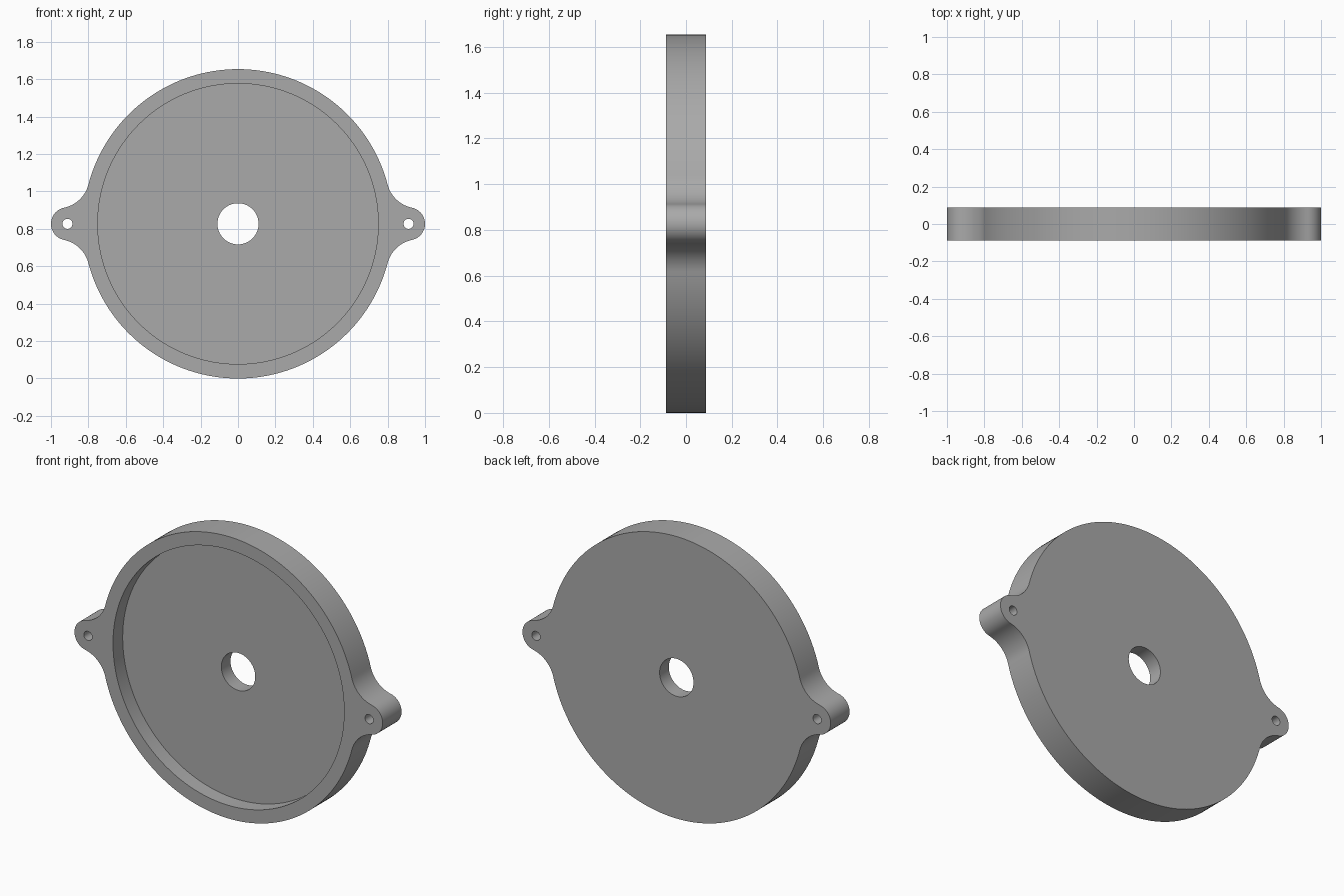
import bpy
import bmesh
from math import acos, atan2, cos, hypot, pi, radians, sin
from mathutils import Matrix, Vector

if "Cube" in bpy.data.objects:
    bpy.data.objects.remove(bpy.data.objects["Cube"])

DISC_R = 0.827           # main disc, also the height of its centre
THICK = 0.175
RECESS_R, RECESS_DEPTH = 0.75, 0.09
BORE_R = 0.11
LUG_X, LUG_R, LUG_HOLE_R = 0.912, 0.088, 0.027
FILLET_R = 0.17

grey = bpy.data.materials.new("plain grey")
grey.use_nodes = True
colour = (0.4, 0.4, 0.4, 1)
grey.diffuse_color = colour
grey.node_tree.nodes["Principled BSDF"].inputs["Base Color"].default_value = colour


def arc(cx, cz, r, start, end, steps):
    """Points along an arc in the x-z plane."""
    angles = [start + (end - start) * i / steps for i in range(steps + 1)]
    return [Vector((cx + r * cos(a), cz + r * sin(a))) for a in angles]


def plate_outline():
    """Disc with two lugs blended in by tangent fillets."""
    d, e = DISC_R + FILLET_R, LUG_R + FILLET_R
    disc_angle = acos((d * d + LUG_X ** 2 - e * e) / (2 * d * LUG_X))
    fx, fz = d * cos(disc_angle), d * sin(disc_angle)
    lug_angle = atan2(fz, fx - LUG_X)
    quarter = arc(LUG_X, 0, LUG_R, 0, lug_angle, 14)
    quarter += arc(fx, fz, FILLET_R, lug_angle + pi, disc_angle + pi, 16)[1:] \
        if lug_angle < disc_angle else \
        arc(fx, fz, FILLET_R, lug_angle - pi, disc_angle - pi, 16)[1:]
    quarter += arc(0, 0, DISC_R, disc_angle, pi / 2, 40)[1:]
    half = quarter + [Vector((-p.x, p.y)) for p in reversed(quarter[:-1])]
    return half + [Vector((p.x, -p.y)) for p in reversed(half[1:-1])]


def prism(name, points, y0, y1):
    """Extrude an x-z outline from y0 to y1."""
    bm = bmesh.new()
    face = bm.faces.new([bm.verts.new((p.x, y0, p.y + DISC_R)) for p in points])
    moved = bmesh.ops.extrude_face_region(bm, geom=[face])["geom"]
    verts = [g for g in moved if isinstance(g, bmesh.types.BMVert)]
    bmesh.ops.translate(bm, verts=verts, vec=(0, y1 - y0, 0))
    bmesh.ops.recalc_face_normals(bm, faces=bm.faces)
    mesh = bpy.data.meshes.new(name)
    bm.to_mesh(mesh)
    bm.free()
    obj = bpy.data.objects.new(name, mesh)
    bpy.context.collection.objects.link(obj)
    mesh.materials.append(grey)
    return obj


def cut_round(target, name, x, r, y0, y1, sides):
    """Cut a round pocket or hole and discard the cutter."""
    cutter = prism(name, arc(x, 0, r, 0, 2 * pi, sides)[:-1], y0, y1)
    cutter.hide_render = True
    mod = target.modifiers.new(name, "BOOLEAN")
    mod.operation, mod.solver, mod.object = "DIFFERENCE", "EXACT", cutter
    bpy.context.view_layer.objects.active = target
    bpy.ops.object.modifier_apply(modifier=mod.name)
    bpy.data.objects.remove(cutter)


# Mounting plate with shallow front recess, centre bore and lug holes
plate = prism("mounting_plate", plate_outline(), -THICK / 2, THICK / 2)
cut_round(plate, "recess", 0, RECESS_R, -THICK, RECESS_DEPTH - THICK / 2, 128)
cut_round(plate, "centre_bore", 0, BORE_R, -THICK, THICK, 64)
for side in (-1, 1):
    cut_round(plate, "lug_hole", side * LUG_X, LUG_HOLE_R, -THICK, THICK, 32)

# Smooth curved walls, crisp rims
bpy.ops.object.select_all(action="DESELECT")
plate.select_set(True)
bpy.context.view_layer.objects.active = plate
bpy.ops.object.shade_smooth_by_angle(angle=radians(30))
